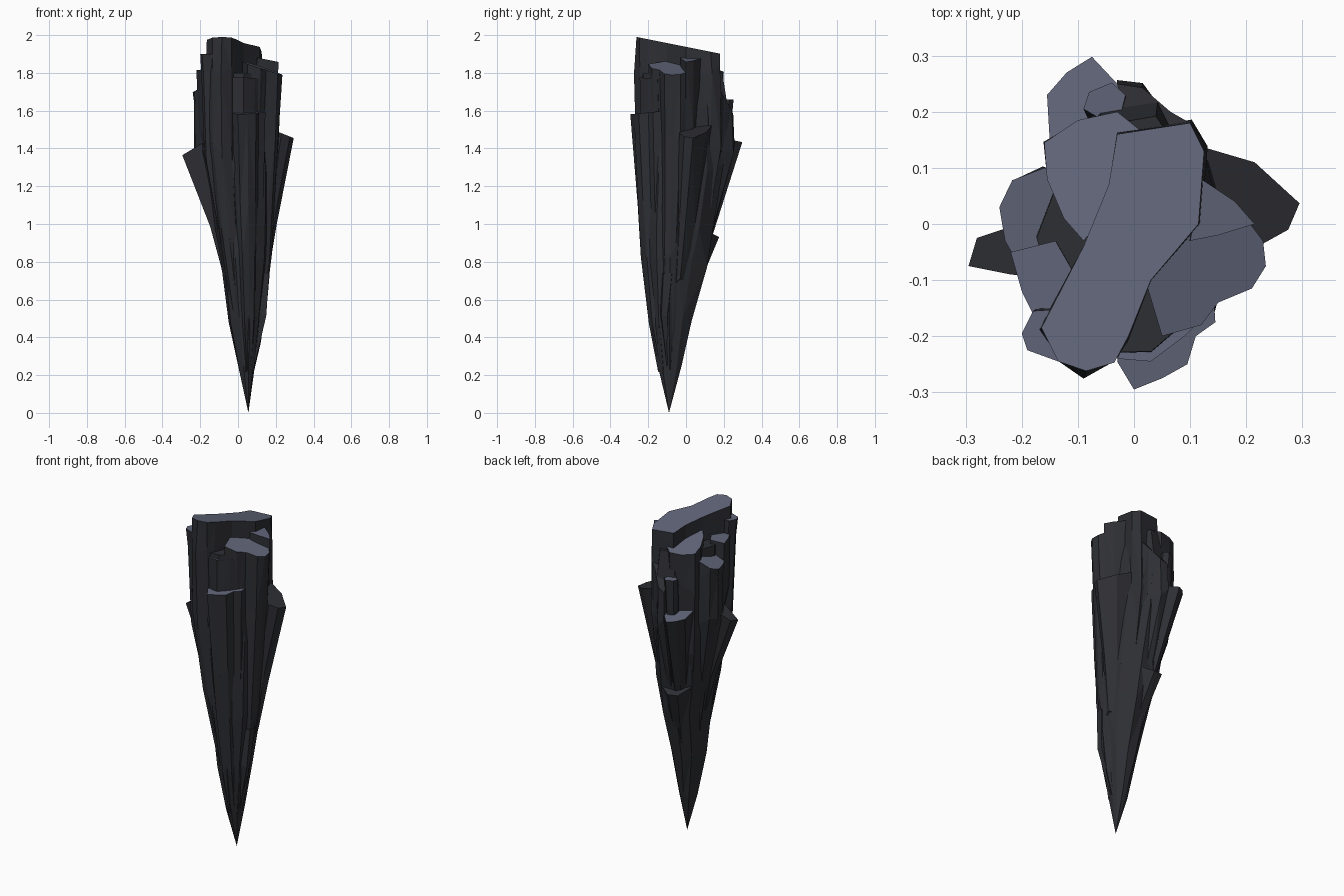
import bpy, bmesh, random
from mathutils import Vector

random.seed(4)


def material(name, rgb):
    m = bpy.data.materials.new(name)
    m.diffuse_color = (*rgb, 1)
    return m


DARK = material("dark rock", (0.027, 0.028, 0.034))
LEDGE = material("blue grey ledge", (0.115, 0.127, 0.185))


def axis(z):
    # leaning centre line of the spike
    t = min(z / 1.4, 1)
    return Vector((0.055 * (1 - t), -0.09 + 0.06 * t, z))


def loft(name, rings, ledge=False):
    # rings run from the top down and close in a point at the last centre
    bm = bmesh.new()
    rows = [[bm.verts.new(p) for p in r] for r in rings]
    n = len(rows[0])
    cap = bm.faces.new(rows[0])
    cap.material_index = 1 if ledge else 0
    for a, b in zip(rows, rows[1:]):
        for i in range(n):
            j = (i + 1) % n
            bm.faces.new((a[i], a[j], b[j], b[i]))
    c = sum((v.co for v in rows[-1]), Vector()) / n
    if name == "spike_core":
        c = Vector((0.055, -0.09, 0))
    tip = bm.verts.new(c)
    for i in range(n):
        bm.faces.new((rows[-1][i], rows[-1][(i + 1) % n], tip))
    bmesh.ops.triangulate(bm, faces=bm.faces[:])
    bmesh.ops.recalc_face_normals(bm, faces=bm.faces[:])
    me = bpy.data.meshes.new(name)
    bm.to_mesh(me)
    bm.free()
    me.materials.append(DARK)
    me.materials.append(LEDGE)
    ob = bpy.data.objects.new(name, me)
    bpy.context.collection.objects.link(ob)
    return ob


def shard(name, outline, z, levels, slope=(0, 0), ledge=True):
    # rock column: flat tilted top, sides drawn in to the spike's centre line
    cx = sum(p[0] for p in outline) / len(outline)
    cy = sum(p[1] for p in outline) / len(outline)
    rings = [[Vector((x, y, z + slope[0] * (x - cx) + slope[1] * (y - cy)))
              for x, y in outline]]
    for lz, k in levels:
        a = axis(lz)
        ring = []
        for x, y in outline:
            kk = k * random.uniform(0.95, 1.03)
            ring.append(Vector((a.x + x * kk - axis(2).x * kk,
                                a.y + (y + 0.03) * kk,
                                lz + random.uniform(-0.03, 0.03))))
        rings.append(ring)
    return loft(name, rings, ledge)


# central body, irregular ten sided
UNIT = [(1, 0.05), (0.8, 0.55), (0.3, 1), (-0.3, 0.95), (-0.75, 0.65),
        (-1, 0.0), (-0.8, -0.6), (-0.35, -0.95), (0.25, -1), (0.8, -0.6)]
SIZES = [(1.8, -0.17, 0.15, -0.24, 0.19), (1.62, -0.18, 0.16, -0.245, 0.22),
         (1.3, -0.18, 0.18, -0.24, 0.21), (1.0, -0.14, 0.18, -0.23, 0.16),
         (0.8, -0.1, 0.165, -0.22, 0.115), (0.5, -0.055, 0.13, -0.185, 0.03),
         (0.24, 0.0, 0.09, -0.15, -0.02)]
core = []
for z, x0, x1, y0, y1 in SIZES:
    core.append([Vector(((x0 + x1) / 2 + u * (x1 - x0) / 2 * random.uniform(.93, 1.03),
                         (y0 + y1) / 2 + v * (y1 - y0) / 2 * random.uniform(.93, 1.03),
                         z + random.uniform(-.03, .03) * (z < 1.7))) for u, v in UNIT])
loft("spike_core", core)

# slanted summit block
shard("summit", [(-0.165, -0.185), (-0.135, -0.245), (-0.085, -0.262), (-0.035, -0.247),
                 (-0.01, -0.2), (0.03, -0.1), (0.115, 0.0), (0.125, 0.13), (0.10, 0.18),
                 (-0.03, 0.16), (-0.045, 0.07), (-0.09, -0.04)],
      1.95, [(1.82, 1.03), (1.4, 1.0), (0.95, 0.75), (0.5, 0.4)], (0, -0.2))

# stepped columns around the summit
shard("right_column", [(0.02, -0.1), (0.05, -0.2), (0.12, -0.18), (0.15, -0.14), (0.21, -0.115),
                       (0.235, -0.075), (0.23, -0.03), (0.2, 0.01), (0.135, 0.055), (0.1, 0.0)],
      1.82, [(1.45, 0.92), (0.85, 0.7), (0.4, 0.36), (0.22, 0.15)], (-0.35, 0.05))
shard("right_upper_step", [(0.1, -0.03), (0.15, -0.02), (0.215, 0.0), (0.18, 0.04), (0.12, 0.08)],
      1.87, [(1.5, 0.95), (1.1, 0.7)], (-0.2, 0))
shard("front_column", [(-0.03, -0.245), (0.0, -0.295), (0.05, -0.275), (0.095, -0.25),
                       (0.11, -0.2), (0.145, -0.175), (0.14, -0.1), (0.0, -0.1)],
      1.59, [(1.1, 0.84), (0.8, 0.68), (0.5, 0.5), (0.24, 0.26)], (0, 0.1))
shard("front_upper_step", [(-0.03, -0.24), (0.03, -0.245), (0.09, -0.2), (0.14, -0.15), (0.05, -0.08)],
      1.77, [(1.4, 0.97), (1.0, 0.75)], (0, -0.1))
shard("front_left_step", [(-0.2, -0.195), (-0.19, -0.225), (-0.135, -0.245),
                          (-0.1, -0.15), (-0.18, -0.155)],
      1.9, [(1.78, 1.0), (1.35, 0.9), (0.9, 0.6)])
shard("left_column", [(-0.19, -0.1), (-0.23, -0.03), (-0.24, 0.03), (-0.217, 0.078),
                      (-0.16, 0.1), (-0.06, 0.07), (-0.08, -0.08)],
      1.74, [(1.66, 1.02), (1.38, 0.95), (0.95, 0.6), (0.6, 0.35)], (0.6, 0))
shard("left_front_step", [(-0.2, -0.12), (-0.22, -0.05), (-0.14, -0.03), (-0.1, -0.1), (-0.17, -0.18)],
      1.82, [(1.5, 0.97), (1.0, 0.6)], (0.1, 0))
shard("back_left_step", [(-0.155, 0.08), (-0.16, 0.145), (-0.1, 0.185), (-0.03, 0.2), (0.02, 0.16),
                         (-0.02, 0.05), (-0.09, -0.03), (-0.125, 0.01)],
      1.83, [(1.6, 1.0), (1.2, 0.9), (0.8, 0.55)], (0.1, -0.3))
shard("back_small_step", [(-0.09, 0.205), (-0.08, 0.235), (-0.04, 0.252), (-0.015, 0.23), (-0.03, 0.17)],
      1.66, [(1.3, 0.92), (0.9, 0.6)])
shard("back_right_column", [(-0.03, 0.25), (0.015, 0.243), (0.065, 0.2), (0.1, 0.18), (0.0, 0.1)],
      1.67, [(1.4, 1.0), (1.0, 0.72), (0.6, 0.4)], (0.3, -1.3), False)
shard("back_column", [(-0.15, 0.145), (-0.155, 0.23), (-0.12, 0.27), (-0.075, 0.298),
                      (-0.03, 0.25), (0.0, 0.1)],
      1.45, [(1.0, 0.62), (0.7, 0.4)], (0, -0.2))

# low dark spurs on the sides
shard("left_spur", [(-0.295, -0.075), (-0.28, -0.025), (-0.22, -0.005), (-0.1, 0.0),
                    (-0.1, -0.1), (-0.22, -0.09)],
      1.42, [(1.0, 0.57), (0.8, 0.39)], (0.6, 0), False)
shard("right_spur", [(0.23, -0.035), (0.275, -0.01), (0.295, 0.037), (0.215, 0.11),
                     (0.13, 0.135), (0.1, 0.0)],
      1.49, [(1.02, 0.66), (0.7, 0.45)], (-0.4, 0), False)

# small chips near the tip
shard("back_chip", [(-0.1, 0.1), (-0.06, 0.165), (0.0, 0.175), (0.06, 0.14), (0.02, 0.0)],
      0.96, [(0.75, 0.75), (0.5, 0.45)], (0, -0.5), False)
shard("right_chip", [(0.1, -0.13), (0.165, -0.12), (0.168, -0.075), (0.1, -0.06)],
      0.74, [(0.5, 0.68), (0.25, 0.25)], (0, 0), False)
